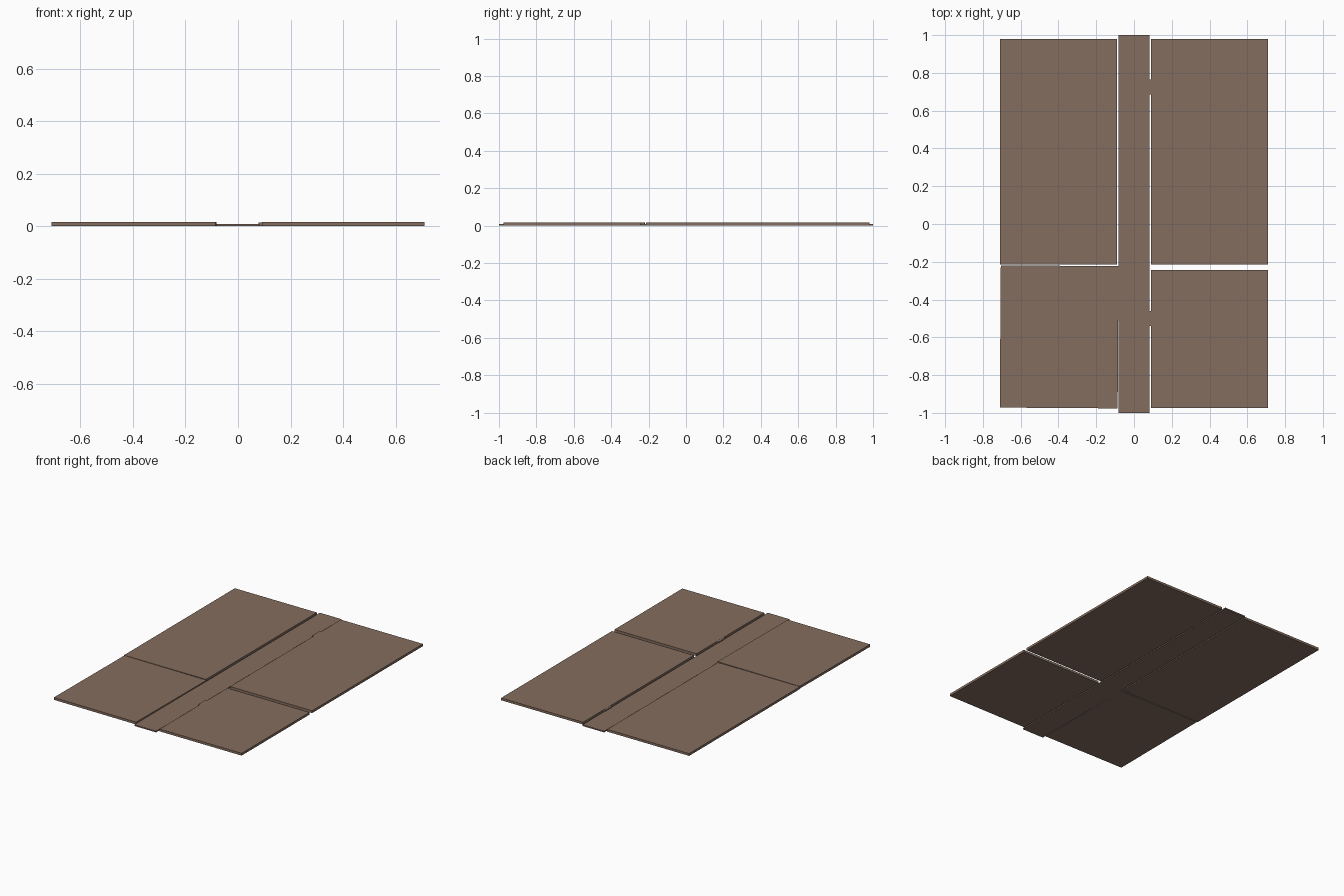
import bpy, math

if "Cube" in bpy.data.objects:
    bpy.data.objects.remove(bpy.data.objects["Cube"])

# One flat brown for the whole set of boards
brown = bpy.data.materials.new("brown_board")
brown.diffuse_color = (0.235, 0.155, 0.115, 1)
brown.use_nodes = True
brown.node_tree.nodes["Principled BSDF"].inputs["Base Color"].default_value = brown.diffuse_color

T = 0.016  # panel thickness


def slab(name, x0, x1, y0, y1, z0, z1, turn=0.0):
    """Box given by its extents, optionally turned about its own centre."""
    bpy.ops.mesh.primitive_cube_add(
        size=1, location=((x0 + x1) / 2, (y0 + y1) / 2, (z0 + z1) / 2),
        rotation=(0, 0, turn))
    ob = bpy.context.object
    ob.name = name
    ob.scale = (x1 - x0, y1 - y0, z1 - z0)
    ob.data.materials.append(brown)
    return ob


# Four large panels
slab("back_left_panel", -0.71, -0.091, -0.215, 0.98, 0, T)
slab("back_right_panel", 0.091, 0.71, -0.215, 0.98, 0, T)
slab("front_right_panel", 0.091, 0.71, -0.975, -0.243, 0, T)
# This one lies slightly askew
slab("front_left_panel", -0.708, -0.084, -0.974, -0.221, 0, T, math.radians(-0.4))

# Central spine, a little lower than the panels
slab("centre_spine", -0.082, 0.082, -1.0, 1.0, 0, 0.009)

# Small tabs joining the spine to the right panels
for i, y in enumerate((0.725, -0.5)):
    slab(f"tab_{i + 1}", 0.078, 0.094, y - 0.04, y + 0.04, 0, T - 0.001)
